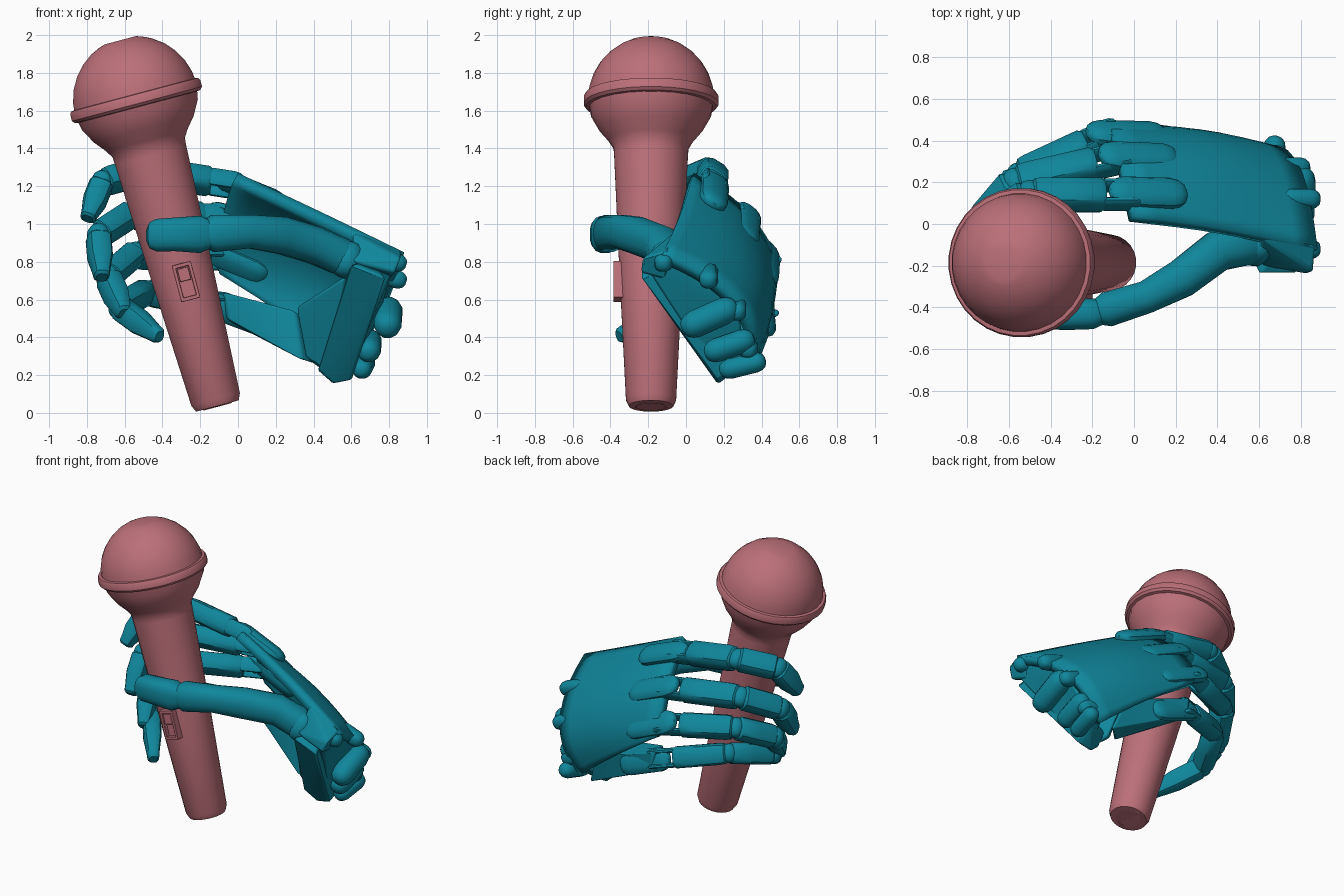
import bpy, bmesh, math
from mathutils import Vector as V

if "Cube" in bpy.data.objects:
    bpy.data.objects.remove(bpy.data.objects["Cube"])


def material(name, rgb):
    m = bpy.data.materials.new(name)
    m.diffuse_color = (*rgb, 1)
    m.use_nodes = True
    m.node_tree.nodes["Principled BSDF"].inputs["Base Color"].default_value = m.diffuse_color
    return m


PINK = material("pink", (0.50, 0.16, 0.19))
TEAL = material("teal", (0.005, 0.24, 0.33))


def finish(name, bm, mat, bevel=0, angle=35):
    bmesh.ops.recalc_face_normals(bm, faces=bm.faces)
    me = bpy.data.meshes.new(name)
    bm.to_mesh(me)
    bm.free()
    ob = bpy.data.objects.new(name, me)
    bpy.context.collection.objects.link(ob)
    me.materials.append(mat)
    if bevel:
        b = ob.modifiers.new("bevel", 'BEVEL')
        b.width, b.segments = bevel, 2
    bpy.ops.object.select_all(action='DESELECT')
    ob.select_set(True)
    bpy.context.view_layer.objects.active = ob
    bpy.ops.object.shade_smooth_by_angle(angle=math.radians(angle))
    return ob


def loft(name, pts, radii, up=(0, 0, 1), n=12, e=0.7, mat=TEAL):
    """Closed tube through pts; radii are (across, along up) half sizes, e < 1 squares it."""
    pts, bm, rings = [V(p) for p in pts], bmesh.new(), []
    for i, p in enumerate(pts):
        t = (pts[min(i + 1, len(pts) - 1)] - pts[max(i - 1, 0)]).normalized()
        side = V(up).cross(t).normalized()
        u = t.cross(side)
        w, h = radii[i]
        ring = []
        for k in range(n):
            a = 2 * math.pi * (k + 0.5) / n
            c, s = math.cos(a), math.sin(a)
            ring.append(bm.verts.new(p + side * w * math.copysign(abs(c) ** e, c)
                                     + u * h * math.copysign(abs(s) ** e, s)))
        rings.append(ring)
    for r, q in zip(rings, rings[1:]):
        for k in range(n):
            bm.faces.new((r[k], r[(k + 1) % n], q[(k + 1) % n], q[k]))
    bm.faces.new(rings[0])
    bm.faces.new(rings[-1])
    return finish(name, bm, mat)


def capsule(name, a, b, w, h=None, up=(0, 0, 1), e=0.8):
    """Rounded bar from a to b."""
    a, b, h = V(a), V(b), h or w
    L = (b - a).length
    c = min(0.4, max(w, h) / L)
    ts = [0, c * 0.15, c * 0.5, c, 1 - c, 1 - c * 0.5, 1 - c * 0.15, 1]
    ss = [0.3, 0.62, 0.88, 1, 1, 0.88, 0.62, 0.3]
    return loft(name, [a.lerp(b, t) for t in ts], [(w * s, h * s) for s in ss], up, 12, e)


def hull(name, pts, bevel=0.015, mat=TEAL):
    bm = bmesh.new()
    for p in pts:
        bm.verts.new(p)
    r = bmesh.ops.convex_hull(bm, input=bm.verts)
    bmesh.ops.delete(bm, geom=[g for g in r["geom_interior"] if isinstance(g, bmesh.types.BMVert)],
                     context='VERTS')
    bmesh.ops.dissolve_limit(bm, angle_limit=0.05, verts=bm.verts, edges=bm.edges)
    return finish(name, bm, mat, bevel)


# microphone: profile of (distance along axis, radius)
BASE, AXIS = V((-0.108, -0.185, 0.032)), V((-0.257, 0, 0.966)).normalized()


def turned(name, prof, n=24):
    return loft(name, [BASE + AXIS * t for t, r in prof], [(r, r) for t, r in prof],
                (0, 1, 0), n, 1, PINK)


turned("microphone_handle", [(0.04, 0.03), (0.0, 0.08), (0.005, 0.118), (0.04, 0.134), (0.7, 0.167),
                             (1.38, 0.197), (1.42, 0.2), (1.46, 0.225), (1.52, 0.275),
                             (1.6, 0.32), (1.68, 0.335)])
turned("head_band", [(1.64, 0.31), (1.645, 0.345), (1.66, 0.358), (1.695, 0.358), (1.71, 0.35), (1.715, 0.31)], 32)
turned("head_grille", [(1.68 + 0.34 * math.sin(a), 0.335 * math.cos(a))
                       for a in [math.radians(d) for d in (0, 12, 24, 36, 48, 60, 70)]]
       + [(2.008, 0.085), (2.008, 0.01)], 32)

# switch: four frame bars around a slider
ACROSS = V((AXIS.z, 0, -AXIS.x))
MID = V((-0.275, -0.35, 0.695))


def block(name, x, s, w, l, y0, y1):
    c = MID + ACROSS * x + AXIS * s
    hull(name, [c + ACROSS * i * w / 2 + AXIS * j * l / 2 + V((0, y, 0))
                for i in (-1, 1) for j in (-1, 1) for y in (y0, y1)], 0.003, PINK)


for i in (-1, 1):
    block("switch_frame_side", i * 0.043, 0, 0.018, 0.2, -0.035, 0.05)
    block("switch_frame_end", 0, i * 0.09, 0.1, 0.02, -0.035, 0.05)
block("switch_bed", 0, 0, 0.08, 0.18, -0.008, 0.05)
block("switch_slider", 0, 0.04, 0.06, 0.07, -0.03, 0.04)

# fingers: knuckle, two joints, tip, half width, knuckle ridge height
FINGERS = {
    "index": ((-0.05, 0.14, 1.21), (-0.5, 0.14, 1.28), (-0.72, 0.0, 1.22), (-0.8, -0.13, 1.02), 0.08, 0.03),
    "middle": ((-0.09, 0.31, 1.03), (-0.57, 0.2, 1.05), (-0.74, 0.0, 0.94), (-0.72, -0.18, 0.71), 0.08, 0.06),
    "ring": ((-0.14, 0.42, 0.83), (-0.55, 0.23, 0.84), (-0.69, -0.01, 0.72), (-0.6, -0.2, 0.52), 0.078, 0.07),
    "little": ((-0.09, 0.42, 0.57), (-0.49, 0.22, 0.64), (-0.63, -0.07, 0.56), (-0.41, -0.36, 0.4), 0.072, 0.03),
}
for name, (*joints, w, rise) in FINGERS.items():
    k, a, b, c = [V(p) for p in joints]
    hinge = (a - k).cross(c - b).normalized()
    if hinge.z < 0:
        hinge.negate()
    # phalanges, chamfered at both ends
    for i, (p, q, s) in enumerate(((k, a, 1), (a, b, 0.97), (b, c, 0.92))):
        d = (q - p).normalized()
        p2, q2 = p + d * (0.09 if i == 0 else 0.008), q - d * 0.008
        r, tail = w * s, 0.65 if i == 2 else 0.95
        loft(f"{name}_phalanx_{i + 1}", [p2.lerp(q2, t) for t in (0, 0.06, 0.5, 0.85, 0.95, 1)],
             [(r * x * 0.88, r * x) for x in (0.82, 1, 1, tail + 0.05, tail, tail * 0.7)], hinge, 12, 0.65)
    # pins and hinge cheeks
    for p in (a, b):
        capsule(f"{name}_joint_pin", p - hinge * w * 0.85, p + hinge * w * 0.85, w * 0.75, up=(0.3, 1, 0.2), e=1)
    d = (a - k).normalized()
    for s in (-1, 1):
        o = hinge * s * w * 0.66
        capsule(f"{name}_hinge_cheek", k + o - d * 0.08, k + o + d * 0.14, w * 0.65, w * 0.24, hinge)
    capsule(f"{name}_hinge_pin", k - hinge * w * 0.8 + d * 0.02, k + hinge * w * 0.8 + d * 0.02,
            0.025, up=(0.3, 1, 0.2), e=1)
    # raised knuckle ridge fading into the back of the hand
    out = d.cross(hinge)
    if out.y < 0:
        out.negate()
    capsule(f"{name}_knuckle_ridge", k + out * rise + d * 0.07,
            k + out * 0.01 + V((0.3, 0.0, -0.12)), 0.045, 0.08, hinge)

# thumb
loft("thumb", [(0.62, -0.1, 0.79), (0.54, -0.1, 0.83), (0.4, -0.13, 0.89), (0.23, -0.26, 0.94), (0.06, -0.35, 0.96),
               (-0.13, -0.41, 0.95), (-0.18, -0.425, 0.945)],
     [(0.06, 0.07), (0.1, 0.1), (0.1, 0.1), (0.095, 0.1), (0.08, 0.09), (0.085, 0.1), (0.06, 0.07)], n=16, e=0.85)
loft("thumb_tip", [(-0.15, -0.42, 0.945), (-0.2, -0.43, 0.945), (-0.34, -0.435, 0.945), (-0.43, -0.43, 0.94),
                   (-0.465, -0.425, 0.94), (-0.48, -0.42, 0.94)],
     [(0.06, 0.075), (0.075, 0.1), (0.075, 0.09), (0.07, 0.088), (0.055, 0.07), (0.025, 0.035)], n=16, e=0.75)
capsule("thumb_root", (0.56, -0.14, 0.72), (0.6, -0.08, 0.9), 0.09, up=(1, 0, 0), e=1)

# curved back plate of the hand: rows run from knuckles to wrist
ROWS = [
    [(0, 0.04, 1.27), (-0.04, 0.21, 1.18), (-0.08, 0.37, 1.03), (-0.12, 0.48, 0.85), (-0.09, 0.49, 0.74)],
    [(0.45, -0.02, 1.06), (0.42, 0.22, 0.99), (0.4, 0.41, 0.82), (0.34, 0.48, 0.62), (0.3, 0.46, 0.48)],
    [(0.88, -0.12, 0.85), (0.85, 0.12, 0.74), (0.79, 0.31, 0.57), (0.7, 0.39, 0.4), (0.58, 0.36, 0.25)],
]
bm = bmesh.new()
g = [[bm.verts.new(p) for p in row] for row in ROWS]
for r in range(2):
    for c in range(4):
        bm.faces.new((g[r][c], g[r + 1][c], g[r + 1][c + 1], g[r][c + 1]))
plate = finish("hand_back_plate", bm, TEAL)
outward = sum(p.normal.y for p in plate.data.polygons) > 0
sub = plate.modifiers.new("smooth", 'SUBSURF')
sub.levels = sub.render_levels = 2
sub.boundary_smooth = 'PRESERVE_CORNERS'
thick = plate.modifiers.new("thickness", 'SOLIDIFY')
thick.thickness, thick.offset = 0.06, -1 if outward else 1

# little finger metacarpal, heel of the palm and closed wrist end
hull("little_metacarpal", [(-0.08, 0.36, 0.64), (-0.08, 0.47, 0.63), (-0.06, 0.36, 0.5), (-0.06, 0.47, 0.49),
                           (0.3, 0.26, 0.54), (0.42, 0.42, 0.46), (0.34, 0.2, 0.28), (0.5, 0.37, 0.23)])
hull("palm_heel", [(0.6, -0.24, 0.79), (0.58, -0.14, 0.72), (0.78, -0.24, 0.72), (0.72, -0.08, 0.8),
                   (0.42, 0.14, 0.22), (0.5, 0.17, 0.15), (0.6, 0.17, 0.17), (0.46, 0.26, 0.27), (0.62, 0.3, 0.25)])
hull("palm_side", [(0.6, -0.2, 0.8), (0.83, -0.24, 0.74), (0.86, -0.23, 0.82), (0.87, -0.1, 0.86),
                   (0.6, -0.05, 0.97), (0.8, -0.1, 0.7)])
hull("palm_web", [(0.31, 0.2, 0.56), (0.34, 0.28, 0.5), (0.36, 0.18, 0.29), (0.42, 0.24, 0.26), (0.56, -0.1, 0.72),
                  (0.62, 0.0, 0.7), (0.48, 0.15, 0.2)])
END = [(0.82, -0.2, 0.76), (0.84, -0.1, 0.84), (0.8, 0.12, 0.7), (0.75, 0.28, 0.52), (0.62, 0.32, 0.28),
       (0.58, 0.17, 0.18)]
hull("wrist_end", END + [(x - 0.08, y, z) for x, y, z in END])

# wrist bars and lugs
for a, b, r in [((0.79, -0.02, 0.44), (0.8, 0.27, 0.57), 0.075), ((0.69, 0.1, 0.31), (0.7, 0.36, 0.4), 0.065),
                ((0.65, 0.18, 0.22), (0.68, 0.42, 0.28), 0.055)]:
    capsule("wrist_bar", a, b, r, e=1)
for p in [(0.85, -0.12, 0.79), (0.85, 0.12, 0.7), (0.8, 0.27, 0.53), (0.69, 0.33, 0.33)]:
    capsule("wrist_lug", V(p) - V((0.16, 0, -0.06)), V(p) + V((0.04, 0, -0.01)), 0.05)
